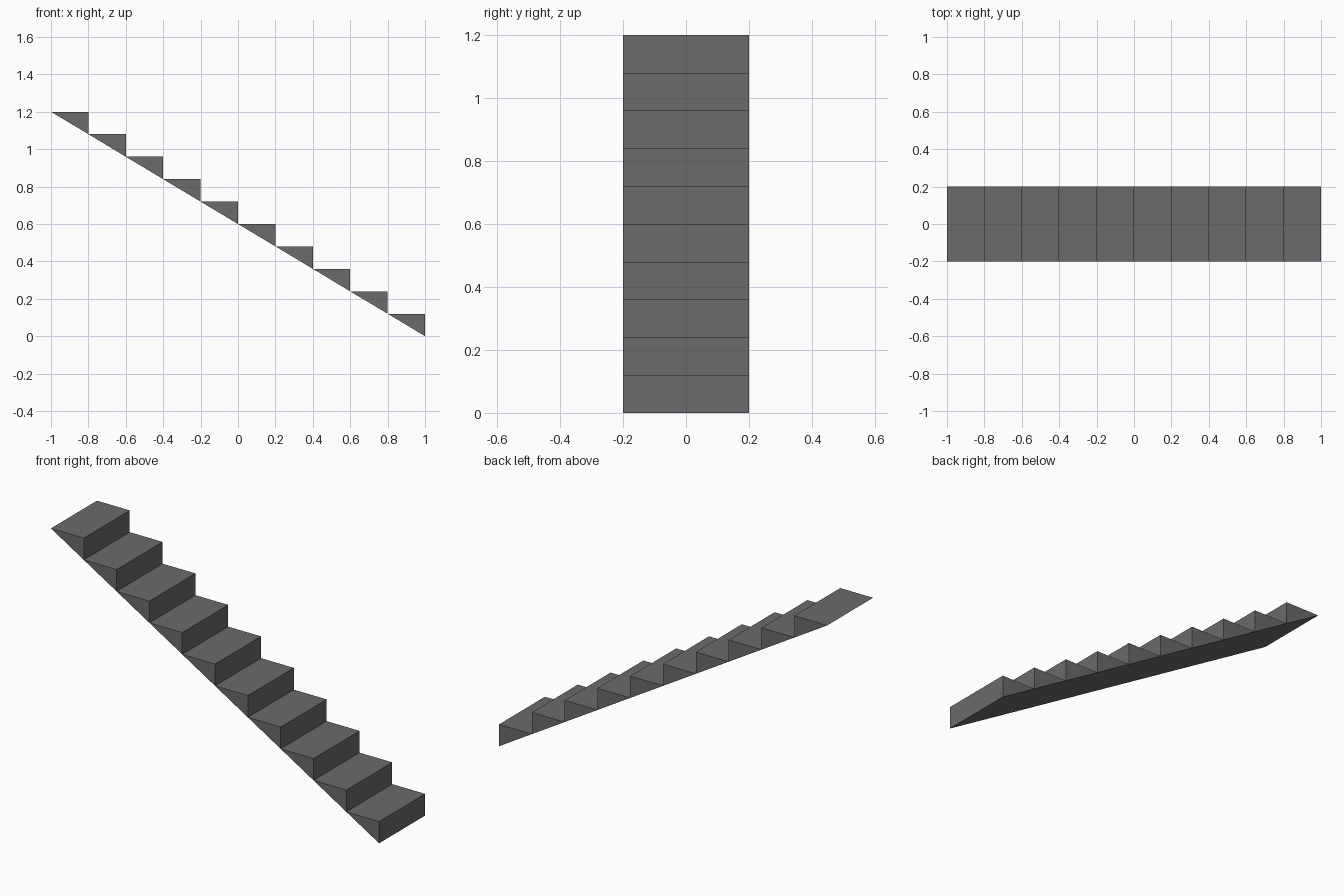
import bpy
import bmesh

if "Cube" in bpy.data.objects:
    bpy.data.objects.remove(bpy.data.objects["Cube"], do_unlink=True)

STEPS = 10
RUN, RISE, HALF_WIDTH = 0.2, 0.12, 0.2

# Single flat stone colour
stone = bpy.data.materials.new("dark_grey_stone")
stone.use_nodes = True
grey = (0.145, 0.145, 0.145, 1.0)
stone.diffuse_color = grey
stone.node_tree.nodes["Principled BSDF"].inputs["Base Color"].default_value = grey


def add_step(index):
    """Triangular wedge: level tread, upright riser, sloping underside."""
    front = 1.0 - index * RUN
    back = front - RUN
    low = index * RISE
    high = low + RISE
    profile = [(back, high), (front, low), (front, high)]

    bm = bmesh.new()
    face = bm.faces.new([bm.verts.new((x, -HALF_WIDTH, z)) for x, z in profile])
    side = bmesh.ops.extrude_face_region(bm, geom=[face])
    moved = [v for v in side["geom"] if isinstance(v, bmesh.types.BMVert)]
    bmesh.ops.translate(bm, verts=moved, vec=(0, 2 * HALF_WIDTH, 0))
    bmesh.ops.recalc_face_normals(bm, faces=bm.faces)

    name = f"step_{index + 1}"
    mesh = bpy.data.meshes.new(name)
    bm.to_mesh(mesh)
    bm.free()
    mesh.materials.append(stone)
    bpy.context.collection.objects.link(bpy.data.objects.new(name, mesh))


# Flight of steps, rising toward -x
for i in range(STEPS):
    add_step(i)
